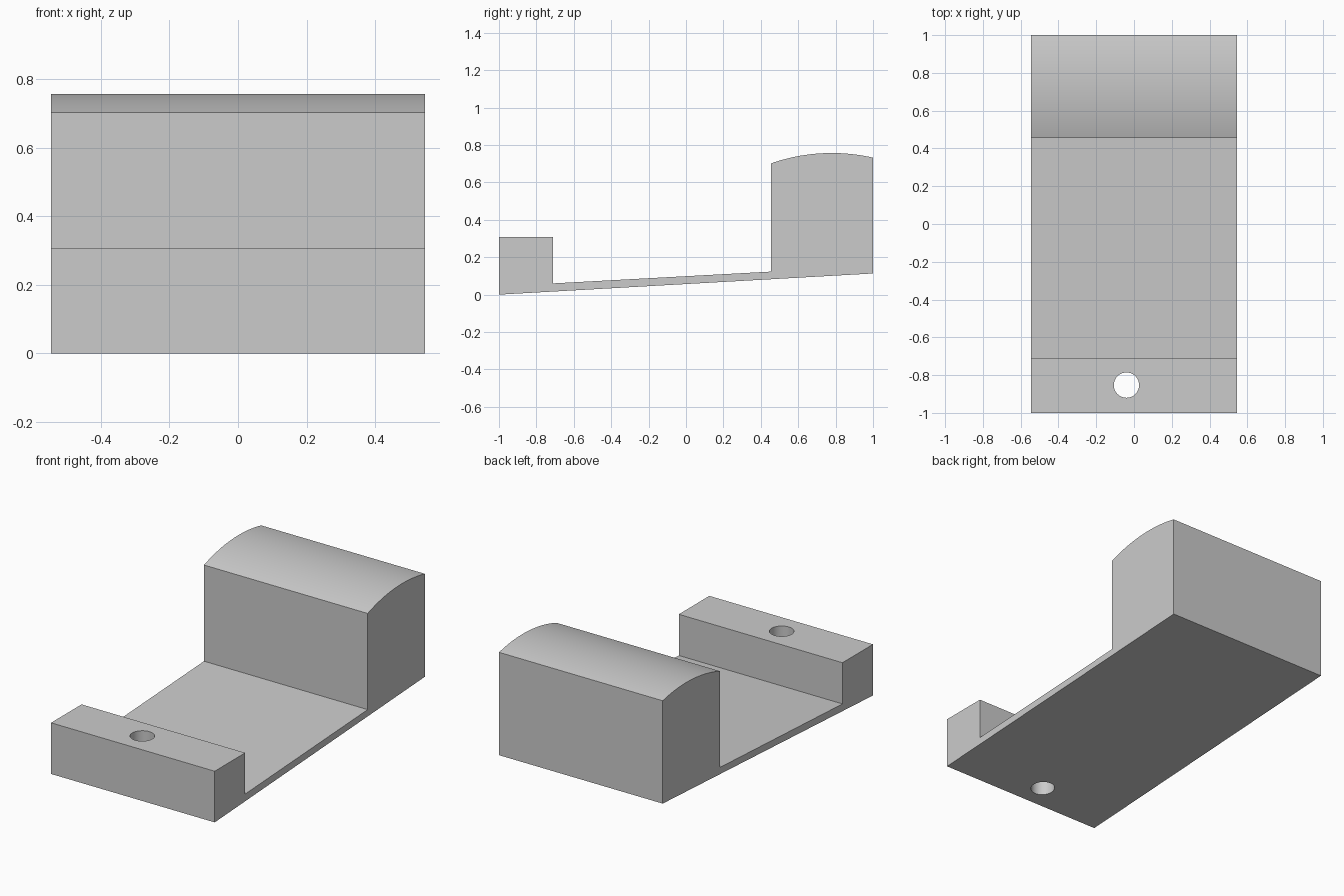
import bpy, bmesh, math

cube = bpy.data.objects.get("Cube")
if cube:
    bpy.data.objects.remove(cube, do_unlink=True)

HALF_WIDTH = 0.545

# Single plain grey material
grey = bpy.data.materials.new("plain grey")
grey.use_nodes = True
colour = (0.6, 0.6, 0.6, 1)
grey.diffuse_color = colour
grey.node_tree.nodes["Principled BSDF"].inputs["Base Color"].default_value = colour

# Crowned top of the tall rear block, as an arc running front to back
radius, crown_y, crown_z = 0.988, 0.78, 0.757
front_y, back_y, steps = 0.455, 1.0, 24
a0 = math.asin((front_y - crown_y) / radius)
a1 = math.asin((back_y - crown_y) / radius)
arc = []
for i in range(steps + 1):
    a = a0 + (a1 - a0) * i / steps
    arc.append((crown_y + radius * math.sin(a),
                crown_z - radius * (1 - math.cos(a))))

# Side profile: sloping base, low front block, tall rear block
profile = [(-1, 0), (-1, 0.308), (-0.71, 0.308), (-0.71, 0.06),
           (front_y, 0.123)] + arc + [(1, 0.113)]

bm = bmesh.new()
face = bm.faces.new([bm.verts.new((-HALF_WIDTH, y, z)) for y, z in profile])
extruded = bmesh.ops.extrude_face_region(bm, geom=[face])["geom"]
bmesh.ops.translate(bm, vec=(2 * HALF_WIDTH, 0, 0),
                    verts=[v for v in extruded if isinstance(v, bmesh.types.BMVert)])
bmesh.ops.recalc_face_normals(bm, faces=bm.faces)
mesh = bpy.data.meshes.new("stepped_base")
bm.to_mesh(mesh)
bm.free()
mesh.materials.append(grey)
body = bpy.data.objects.new("stepped_base", mesh)
bpy.context.collection.objects.link(body)

# Round hole through the front block
bpy.ops.mesh.primitive_cylinder_add(vertices=48, radius=0.067, depth=1,
                                    location=(-0.04, -0.853, 0.15))
cutter = bpy.context.object
cutter.name = "hole_cutter"
cutter.hide_render = True
cutter.data.materials.append(grey)

hole = body.modifiers.new("hole", 'BOOLEAN')
hole.operation = 'DIFFERENCE'
hole.solver = 'EXACT'
hole.object = cutter

bpy.ops.object.select_all(action='DESELECT')
body.select_set(True)
bpy.context.view_layer.objects.active = body
bpy.ops.object.modifier_apply(modifier=hole.name)
bpy.data.objects.remove(cutter, do_unlink=True)
bpy.ops.object.shade_smooth_by_angle(angle=math.radians(15))
